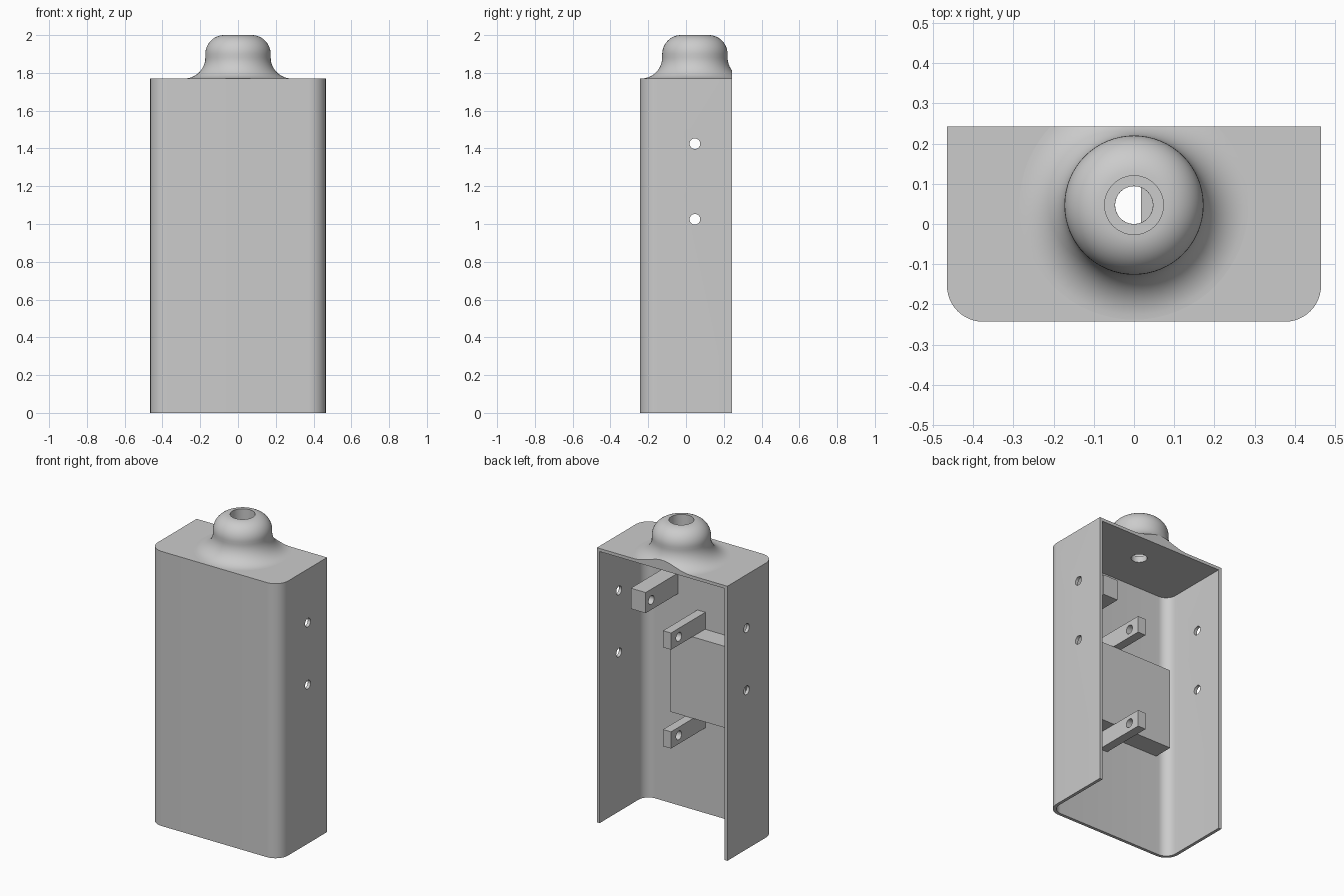
import bpy, bmesh, math
from mathutils import Vector, Matrix

cube = bpy.data.objects.get("Cube")
if cube:
    bpy.data.objects.remove(cube, do_unlink=True)

HALF_W, HALF_D, HEIGHT, WALL, CORNER = 0.465, 0.243, 1.77, 0.02, 0.09
INNER_FRONT = -HALF_D + WALL
AXIS_Y = 0.047          # shared by the nozzle and every screw hole

grey = bpy.data.materials.new("plain grey")
grey.use_nodes = True
grey.diffuse_color = (0.6, 0.6, 0.6, 1)
grey.node_tree.nodes["Principled BSDF"].inputs["Base Color"].default_value = (0.6, 0.6, 0.6, 1)


def finish(bm, name):
    bmesh.ops.recalc_face_normals(bm, faces=bm.faces)
    mesh = bpy.data.meshes.new(name)
    bm.to_mesh(mesh)
    bm.free()
    mesh.materials.append(grey)
    obj = bpy.data.objects.new(name, mesh)
    bpy.context.collection.objects.link(obj)
    return obj


def activate(obj):
    bpy.ops.object.select_all(action='DESELECT')
    obj.select_set(True)
    bpy.context.view_layer.objects.active = obj


def smooth(obj):
    activate(obj)
    bpy.ops.object.shade_smooth_by_angle(angle=math.radians(30))


def prism(points, z0, z1, name):
    bm = bmesh.new()
    face = bm.faces.new([bm.verts.new((x, y, z0)) for x, y in points])
    top = bmesh.ops.extrude_face_region(bm, geom=[face])
    verts = [v for v in top["geom"] if isinstance(v, bmesh.types.BMVert)]
    bmesh.ops.translate(bm, verts=verts, vec=(0, 0, z1 - z0))
    return finish(bm, name)


def box(name, xs, ys, zs):
    return prism([(xs[0], ys[0]), (xs[1], ys[0]), (xs[1], ys[1]), (xs[0], ys[1])], *zs, name)


def drill(obj, radius, length, centre, axis):
    turn = Matrix.Rotation(math.pi / 2, 4, 'Y') if axis == 'X' else Matrix()
    bm = bmesh.new()
    bmesh.ops.create_cone(bm, cap_ends=True, segments=32, radius1=radius, radius2=radius,
                          depth=length, matrix=Matrix.Translation(centre) @ turn)
    cutter = finish(bm, "hole_cutter")
    cutter.hide_render = True
    mod = obj.modifiers.new("hole", 'BOOLEAN')
    mod.operation, mod.solver, mod.object = 'DIFFERENCE', 'EXACT', cutter
    activate(obj)
    bpy.ops.object.modifier_apply(modifier=mod.name)
    bpy.data.objects.remove(cutter, do_unlink=True)


def arc(cx, cy, rx, ry, start, end, steps):
    angles = [math.radians(start + (end - start) * i / steps) for i in range(steps + 1)]
    return [(cx + rx * math.cos(a), cy + ry * math.sin(a)) for a in angles]


def u_outline(inset):
    """Half-open outline with two rounded front corners, from back left to back right."""
    r, cx, cy = CORNER - inset, HALF_W - CORNER, -HALF_D + CORNER
    return ([(-HALF_W + inset, HALF_D)] + arc(-cx, cy, r, r, 180, 270, 12)
            + arc(cx, cy, r, r, 270, 360, 12) + [(HALF_W - inset, HALF_D)])


# Case walls, open at the back and bottom
walls = prism(u_outline(0) + u_outline(WALL)[::-1], 0, HEIGHT - WALL, "case_walls")
for z in (1.025, 1.425):
    drill(walls, 0.028, 2, (0, AXIS_Y, z), 'X')
smooth(walls)

# Top plate
plate = prism(u_outline(0), HEIGHT - WALL, HEIGHT, "top_plate")
drill(plate, 0.047, 0.2, (0, AXIS_Y, HEIGHT), 'Z')
smooth(plate)

# Flared nozzle with a stepped bore, trimmed flush with the open back
profile = ([(0.047, 1.765), (0.047, 1.79), (0.073, 1.79)]
           + arc(0.073, 1.9, 0.1, 0.1, 90, 0, 12)
           + arc(0.285, 1.882, 0.112, 0.112, 180, 270, 14) + [(0.285, 1.765)])
bm = bmesh.new()
verts = [bm.verts.new((r, 0, z)) for r, z in profile]
edges = [bm.edges.new((a, b)) for a, b in zip(verts, verts[1:] + verts[:1])]
bmesh.ops.spin(bm, geom=verts + edges, cent=(0, 0, 0), axis=(0, 0, 1),
               angle=math.tau, steps=64, use_merge=True)
bmesh.ops.remove_doubles(bm, verts=bm.verts, dist=1e-5)
bmesh.ops.translate(bm, verts=bm.verts, vec=(0, AXIS_Y, 0))
cut = bmesh.ops.bisect_plane(bm, geom=bm.verts[:] + bm.edges[:] + bm.faces[:],
                             plane_co=(0, HALF_D, 0), plane_no=(0, 1, 0), clear_outer=True)
rim = [e for e in cut["geom_cut"] if isinstance(e, bmesh.types.BMEdge)]
bmesh.ops.contextual_create(bm, geom=rim)
smooth(finish(bm, "nozzle"))

# Raised pad on the inside of the front wall
box("inner_pad", (-0.357, 0.18), (INNER_FRONT, -0.095), (0.66, 1.185))

# Drilled mounting arms: x range, back end, z range, hole height
arms = {
    "upper_block": ((0.214, 0.32), 0.105, (1.362, 1.495), 1.425),
    "middle_arm": ((0.018, 0.075), 0.127, (1.187, 1.295), 1.24),
    "lower_arm": ((0.018, 0.075), 0.127, (0.55, 0.658), 0.605),
}
for name, (xs, back, zs, hole_z) in arms.items():
    arm = box(name, xs, (INNER_FRONT, back), zs)
    drill(arm, 0.028, 0.4, (sum(xs) / 2, AXIS_Y, hole_z), 'X')
    smooth(arm)
bpy.ops.object.select_all(action='DESELECT')
